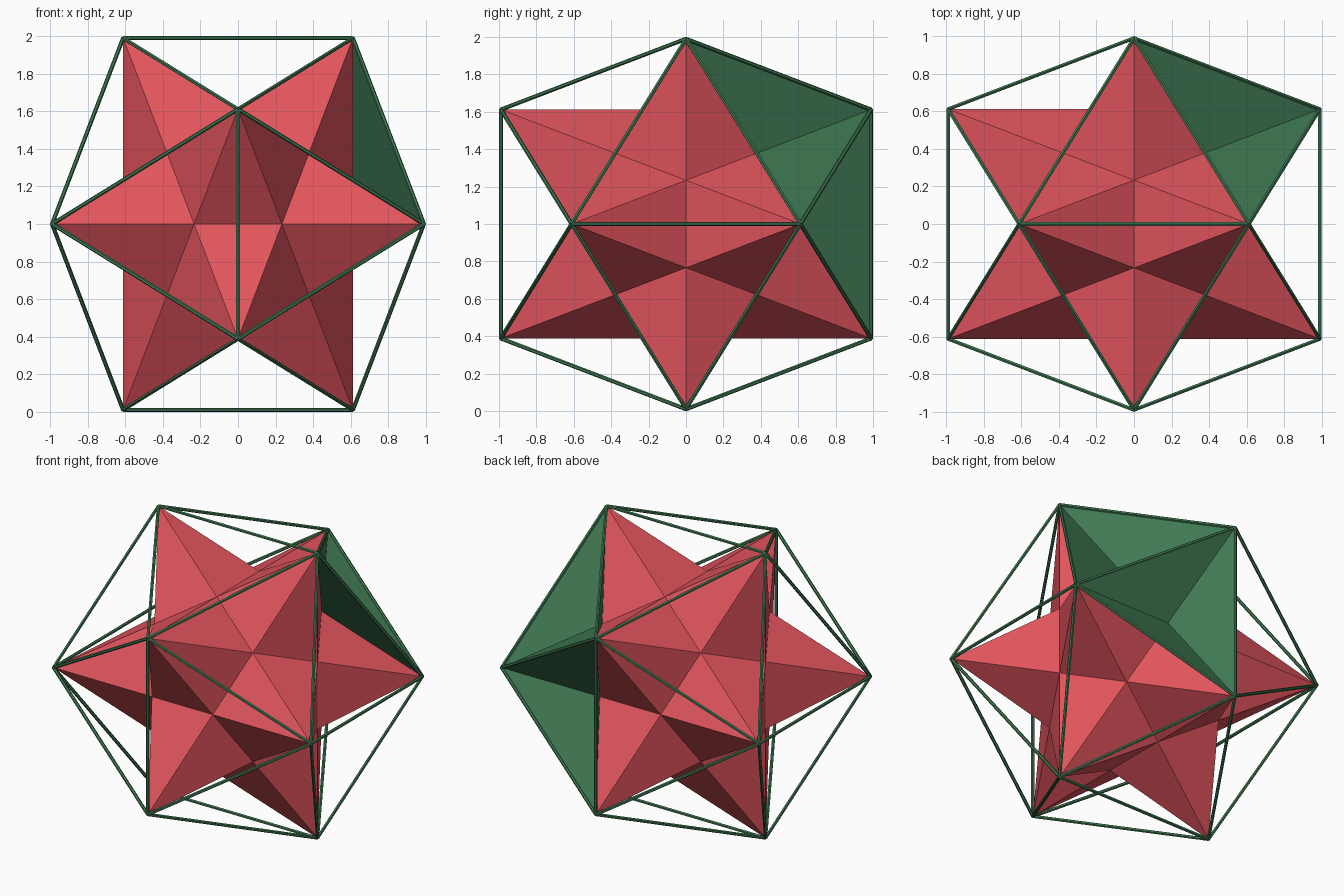
import bpy, bmesh
from mathutils import Vector

if "Cube" in bpy.data.objects:
    bpy.data.objects.remove(bpy.data.objects["Cube"])

R = 0.99                      # half extent of the vertex frame
ROD = 0.011                   # radius of the edge rods
PHI = (1 + 5 ** 0.5) / 2
UP = Vector((0, 0, 1))


def material(name, rgb):
    m = bpy.data.materials.new(name)
    m.diffuse_color = (*rgb, 1)
    m.use_nodes = True
    m.node_tree.nodes["Principled BSDF"].inputs["Base Color"].default_value = m.diffuse_color
    return m


RED = material("red", (0.76, 0.09, 0.11))
GREEN = material("green", (0.05, 0.19, 0.085))


def finish(bm, name, mat, outward=True):
    bmesh.ops.remove_doubles(bm, verts=bm.verts, dist=1e-5)
    if outward:
        bmesh.ops.recalc_face_normals(bm, faces=bm.faces)
    me = bpy.data.meshes.new(name)
    bm.to_mesh(me)
    bm.free()
    me.materials.append(mat)
    ob = bpy.data.objects.new(name, me)
    bpy.context.collection.objects.link(ob)
    return ob


def add_triangle(bm, *points):
    bm.faces.new([bm.verts.new(p + UP) for p in points])


def hollow_point(face):
    """Corner of the inner dodecahedron lying under an icosahedron face."""
    return face.calc_center_median() * (3 / PHI ** 3)


# Guide icosahedron: cyclic permutations of (0, 1, 1/phi), hulled
ico = bmesh.new()
for s in (-R, R):
    for t in (-R / PHI, R / PHI):
        for p in ((0, s, t), (t, 0, s), (s, t, 0)):
            ico.verts.new(p)
bmesh.ops.convex_hull(ico, input=ico.verts)
ico.normal_update()
# centre * k must land on the dodecahedron corner (0.382 along the diagonal)
K = (R / PHI ** 2) * 3 ** 0.5 / next(iter(ico.faces)).calc_center_median().length


def hollow_point(face):
    """Corner of the inner dodecahedron lying under an icosahedron face."""
    return face.calc_center_median() * K


# Twelve-pointed star: two spike facets per guide edge
star = bmesh.new()
for e in ico.edges:
    d1, d2 = (hollow_point(f) for f in e.link_faces)
    for v in e.verts:
        add_triangle(star, v.co, d1, d2)
finish(star, "star_body", RED)

# Edge rods of the surrounding frame
rods = bmesh.new()
for e in ico.edges:
    a, b = (v.co for v in e.verts)
    axis = b - a
    new = bmesh.ops.create_cone(rods, cap_ends=True, segments=6, radius1=ROD,
                                radius2=ROD, depth=axis.length)["verts"]
    rot = axis.to_track_quat('Z', 'Y').to_matrix()
    bmesh.ops.rotate(rods, verts=new, matrix=rot)
    bmesh.ops.translate(rods, verts=new, vec=(a + b) / 2 + UP)
finish(rods, "frame_rods", GREEN)

# Two sunken panels on either side of one back-right edge
mid = Vector((0.5, 0.809, 0.309)) * R
shared = min(ico.edges, key=lambda e: ((e.verts[0].co + e.verts[1].co) / 2 - mid).length)
panels = bmesh.new()
for f in shared.link_faces:
    for loop in f.loops:
        add_triangle(panels, loop.vert.co, loop.link_loop_next.vert.co, hollow_point(f))
finish(panels, "sunken_panels", GREEN, outward=False)
ico.free()
